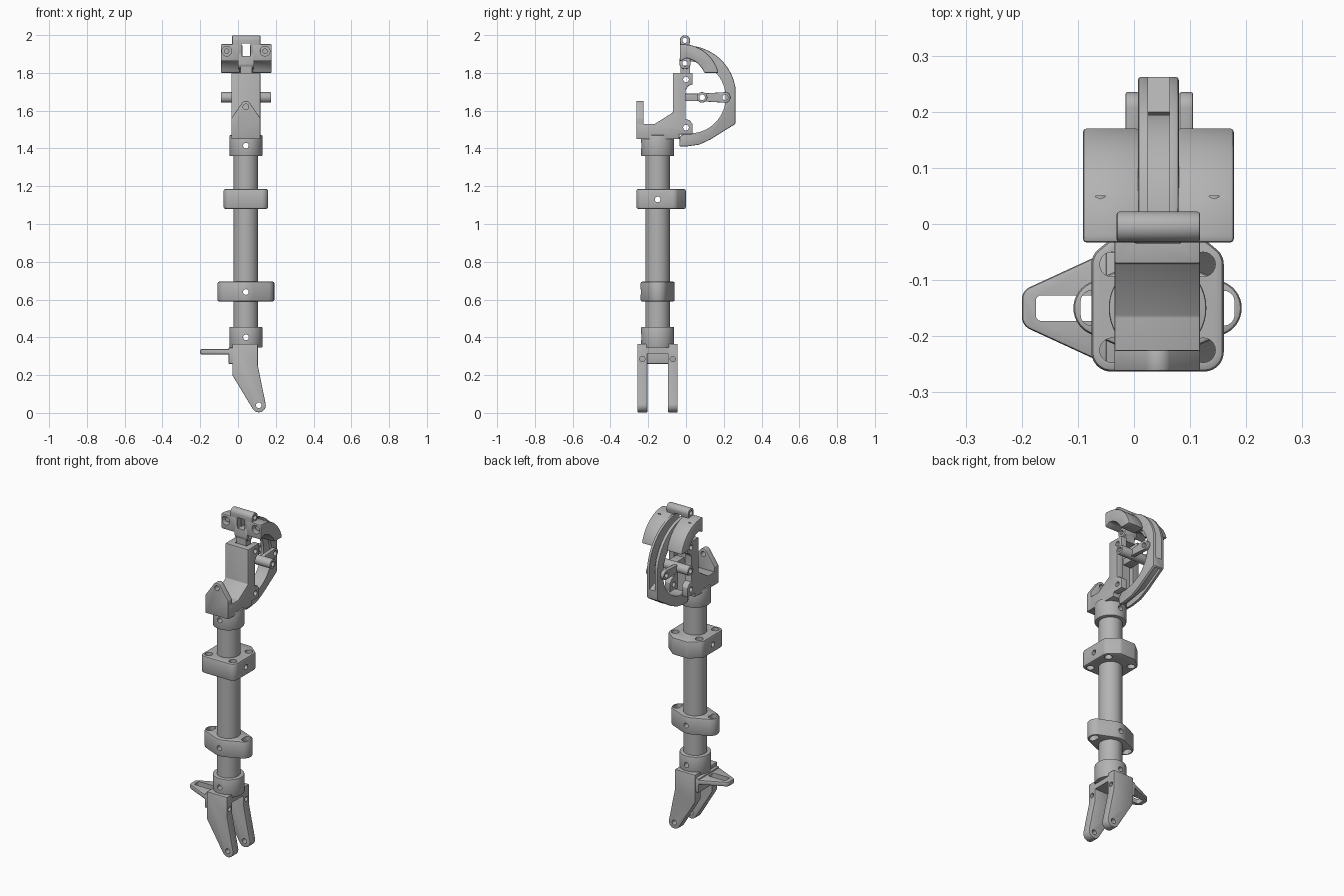
import bpy, bmesh, math
from mathutils import Vector
from mathutils.geometry import convex_hull_2d

cube = bpy.data.objects.get("Cube")
if cube:
    bpy.data.objects.remove(cube, do_unlink=True)

grey = bpy.data.materials.new("plain grey")
grey.use_nodes = True
colour = (0.45, 0.45, 0.45, 1)
grey.diffuse_color = colour
grey.node_tree.nodes["Principled BSDF"].inputs["Base Color"].default_value = colour

CX, CY = 0.042, -0.15   # shaft axis


def circle(u, v, r, start=0, end=360, n=40):
    steps = n if end - start == 360 else n + 1
    return [(u + r * math.cos(math.radians(start + (end - start) * i / n)),
             v + r * math.sin(math.radians(start + (end - start) * i / n))) for i in range(steps)]


def rect(u0, u1, v0, v1):
    return [(u0, v0), (u1, v0), (u1, v1), (u0, v1)]


def hull(*groups):
    pts = [Vector(p) for g in groups for p in g]
    return [tuple(pts[i]) for i in convex_hull_2d(pts)]


def place(axis, u, v, w):
    return {"X": (w, u, v), "Y": (u, w, v), "Z": (u, v, w)}[axis]


def bake(ob):
    graph = bpy.context.evaluated_depsgraph_get()
    mesh = bpy.data.meshes.new_from_object(ob.evaluated_get(graph))
    ob.modifiers.clear()
    ob.data = mesh


def prism(name, axis, pts, lo, hi, bevel=0.0, cuts=()):
    """Extrude a profile along an axis, soften its edges, then subtract cuts."""
    bm = bmesh.new()
    base = bm.faces.new([bm.verts.new(place(axis, u, v, lo)) for u, v in pts])
    moved = bmesh.ops.extrude_face_region(bm, geom=[base])["geom"]
    shift = Vector(place(axis, 0, 0, hi - lo))
    bmesh.ops.translate(bm, vec=shift, verts=[g for g in moved if isinstance(g, bmesh.types.BMVert)])
    bmesh.ops.recalc_face_normals(bm, faces=bm.faces)
    mesh = bpy.data.meshes.new(name)
    bm.to_mesh(mesh)
    bm.free()
    mesh.materials.append(grey)
    ob = bpy.data.objects.new(name, mesh)
    bpy.context.collection.objects.link(ob)
    if bevel:
        mod = ob.modifiers.new("soft_edges", "BEVEL")
        mod.width, mod.segments, mod.limit_method = bevel, 2, "ANGLE"
        bake(ob)
    for cut_axis, cut_pts, a, b in cuts:
        cutter = prism("cutter", cut_axis, cut_pts, a, b)
        mod = ob.modifiers.new("cut", "BOOLEAN")
        mod.operation, mod.solver, mod.object = "DIFFERENCE", "EXACT", cutter
        bake(ob)
        bpy.data.objects.remove(cutter, do_unlink=True)
    bpy.ops.object.select_all(action="DESELECT")
    ob.select_set(True)
    bpy.context.view_layer.objects.active = ob
    bpy.ops.object.shade_smooth_by_angle(angle=math.radians(30))
    return ob


def hole(axis, u, v, r=0.015, a=-1, b=3):
    return (axis, circle(u, v, r, n=20), a, b)


# Shaft and end collars
pin_heights = (0.40, 0.64, 1.415)
prism("shaft", "Z", circle(CX, CY, 0.065, n=48), 0.36, 1.46,
      cuts=[hole("Y", CX, z) for z in pin_heights] + [hole("X", CY, 1.13)])
for name, lo, hi, pin in (("lower_collar", 0.345, 0.455, 0.40), ("upper_collar", 1.36, 1.47, 1.415)):
    prism(name, "Z", circle(CX, CY, 0.087, n=48), lo, hi, 0.004, [hole("Y", CX, pin)])

# Two-eared clamp
ears = hull(circle(CX, CY, 0.09), circle(CX - 0.1, CY, 0.05), circle(CX + 0.1, CY, 0.05))
ear_slots = [("Z", hull(circle(CX + s * 0.118, CY, 0.019), circle(CX + s * 0.118, CY + 0.012, 0.019),
                       circle(CX + s * 0.118, CY - 0.012, 0.019)), 0, 1) for s in (-1, 1)]
prism("eared_clamp", "Z", ears, 0.59, 0.695, 0.008, ear_slots + [hole("Y", CX, 0.64)])

# Four-bolt clamp
block = hull(*[circle(CX + s * 0.083, y, 0.035) for s in (-1, 1) for y in (-0.228, -0.072)],
             [(CX - 0.05, 0), (CX + 0.05, 0)])
bolts = [hole("Z", CX + s * 0.081, y, 0.022) for s in (-1, 1) for y in (-0.225, -0.072)]
prism("bolt_clamp", "Z", block, 1.08, 1.185, 0.01, bolts + [hole("X", CY, 1.13)])

# Fork at the foot
prong = [(-0.03, 0.365), (-0.03, 0.2)] + circle(0.11, 0.04, 0.037, 212, 372, 16) + [(0.105, 0.25), (0.105, 0.365)]
for name, lo in (("front_prong", -0.257), ("back_prong", -0.096)):
    prism(name, "Y", prong, lo, lo + 0.052, 0.003,
          [hole("Y", 0.11, 0.04), hole("X", lo + 0.026, 0.285, 0.014)])
prism("fork_bridge", "Z", rect(-0.03, 0.105, -0.25, -0.05), 0.315, 0.347)
prism("lever_mount", "Z", rect(-0.05, -0.02, -0.25, -0.05), 0.26, 0.345, 0.004)

# Side lever with slot
lever = hull(circle(-0.175, CY - 0.015, 0.025), circle(-0.175, CY + 0.015, 0.025),
             rect(-0.05, -0.03, -0.25, -0.05))
slot = hull(*[circle(x, y, 0.01, n=16) for x in (-0.165, -0.07) for y in (-0.163, -0.137)])
prism("side_lever", "Z", lever, 0.31, 0.338, 0.006, [("Z", slot, 0, 1)])

# Head bracket: foot, ramp, upright and two pivot lugs
bracket = [(-0.26, 1.45), (-0.035, 1.45), (-0.035, 1.475), (0.035, 1.475), (0.035, 1.53),
           (0.018, 1.55), (-0.002, 1.555), (-0.002, 1.71), (0.012, 1.73), (0.035, 1.74),
           (0.035, 1.8), (-0.07, 1.8), (-0.07, 1.59), (-0.165, 1.53), (-0.26, 1.53)]
prism("head_bracket", "X", bracket, -0.035, 0.118, 0.003,
      [hole("X", 0, 1.51), hole("X", 0, 1.765), ("X", rect(-0.035, 0.1, 1.44, 1.85), 0.004, 0.082)])

# Pointed front plate
plate = hull(rect(-0.035, 0.118, 1.45, 1.56), circle(CX, 1.625, 0.026))
prism("front_plate", "Y", plate, -0.262, -0.225, 0.003, [hole("Y", CX, 1.62)])

# Curved blade with a grooved rim
rim = ([(-0.035, 1.41), (0, 1.41), (0.07, 1.42), (0.13, 1.448), (0.262, 1.53), (0.262, 1.68)]
       + circle(0, 1.68, 0.265, 8, 90, 24) + [(0, 1.83), (0.05, 1.83), (0.05, 1.53), (-0.035, 1.46)])
groove = circle(0, 1.68, 0.36, -20, 110, 30) + circle(0, 1.68, 0.205, -20, 110, 30)[::-1]
low_groove = [(-0.1, 1.38), (0.14, 1.38), (0.3, 1.49), (0.24, 1.535), (0.12, 1.463), (-0.1, 1.425)]
prism("curved_blade", "X", rim, 0.007, 0.08, 0.006,
      [("X", circle(0.02, 1.67, 0.19, n=64), -1, 1),
       ("X", groove, 0.025, 0.063), ("X", low_groove, 0.025, 0.063),
       hole("X", 0, 1.51)])

# Paired cushions over the blade
cushion = ([(-0.033, 1.86), (-0.033, 1.952)] + circle(-0.02, 1.755, 0.197, 13, 90, 24)[::-1]
           + circle(-0.02, 1.755, 0.125, 21, 80, 20))
for name, lo, hi, bolt in (("right_cushion", -0.091, 0.01, -0.06), ("left_cushion", 0.077, 0.178, 0.143)):
    prism(name, "X", cushion, lo, hi, 0.01, [hole("Y", bolt, 1.915, 0.026, -0.1, 0.05)])
    prism(name + "_bolt", "Y", circle(bolt, 1.915, 0.014), -0.015, 0.055)

# Top hinge with window
barrel = hull(circle(-0.005, 1.972, 0.027), rect(-0.031, 0.01, 1.9, 1.91))
prism("top_hinge", "X", barrel, -0.031, 0.118, 0.005,
      [hole("X", -0.005, 1.972, 0.014), ("Y", rect(0.019, 0.066, 1.89, 1.955), -1, 1)])
link = hull(circle(-0.005, 1.85, 0.03), rect(-0.031, 0.018, 1.87, 1.905))
prism("hinge_link", "X", link, 0.0, 0.085, 0.004,
      [hole("X", -0.005, 1.85, 0.014), ("Y", rect(0.019, 0.066, 1.89, 1.955), -1, 1)])
prism("blade_neck", "X", rect(-0.03, 0.02, 1.79, 1.84), 0.012, 0.074)

# Middle linkage: spokes, cross barrel and rear clevis
for name, lo in (("right_spoke", -0.015), ("left_spoke", 0.081)):
    prism(name, "X", hull(rect(0.07, 0.08, 1.65, 1.69), circle(0.207, 1.67, 0.028)), lo, lo + 0.024, 0.003,
          [hole("X", 0.207, 1.67), hole("X", 0.085, 1.67)])
prism("center_spoke", "X", rect(-0.01, 0.1, 1.65, 1.69), 0.015, 0.07, 0.003, [hole("X", 0.085, 1.67)])
prism("cross_barrel", "X", hull(circle(0.085, 1.67, 0.028)), -0.091, 0.175, 0.004, [hole("X", 0.085, 1.67)])
